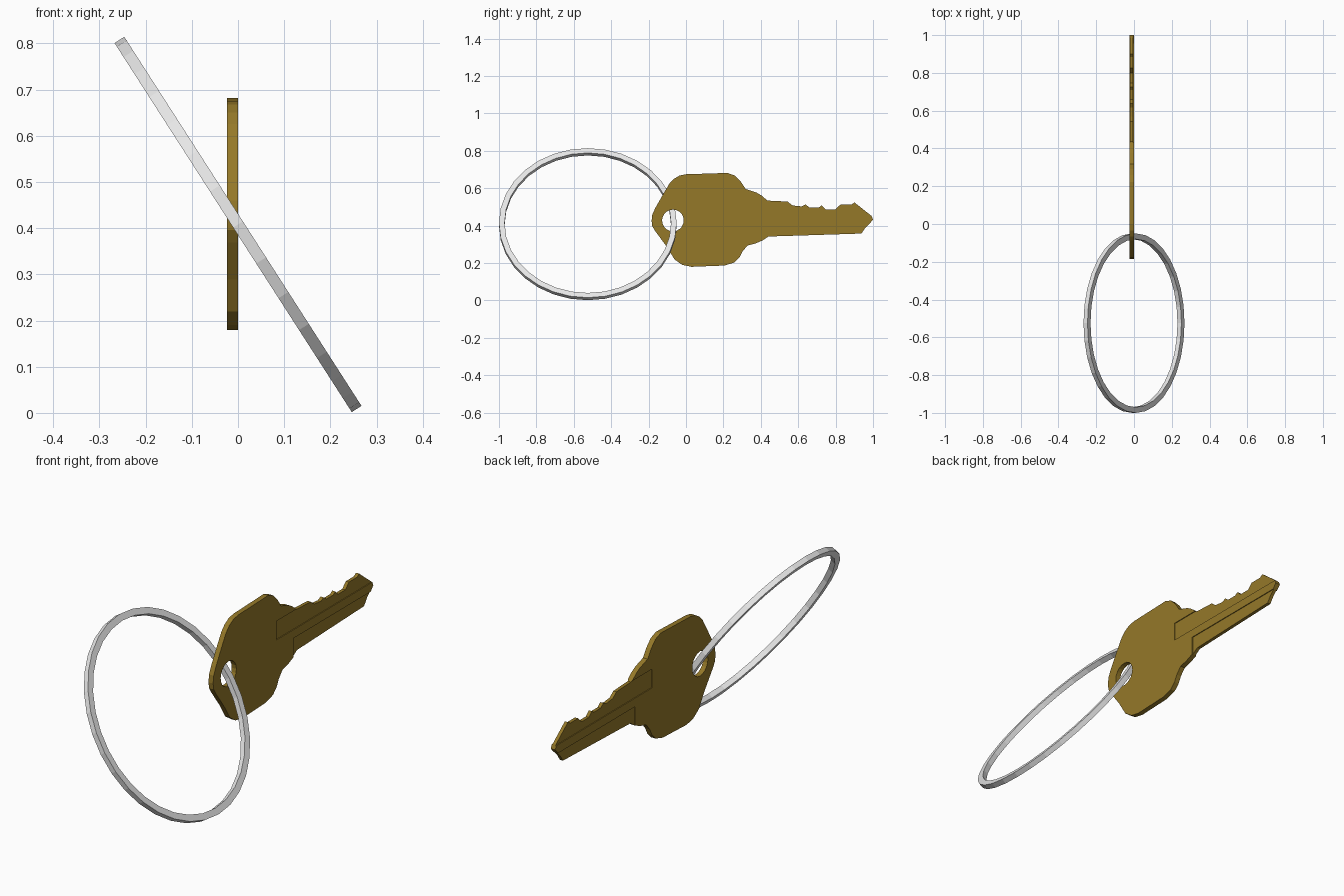
import bpy, bmesh, math
from mathutils import Matrix, Vector

if "Cube" in bpy.data.objects:
    bpy.data.objects.remove(bpy.data.objects["Cube"])


def material(name, rgb):
    m = bpy.data.materials.new(name)
    m.diffuse_color = (*rgb, 1)
    m.use_nodes = True
    m.node_tree.nodes["Principled BSDF"].inputs["Base Color"].default_value = m.diffuse_color
    return m


def add_object(name, bm, mat=None):
    bmesh.ops.recalc_face_normals(bm, faces=bm.faces)
    me = bpy.data.meshes.new(name)
    bm.to_mesh(me)
    bm.free()
    ob = bpy.data.objects.new(name, me)
    bpy.context.collection.objects.link(ob)
    if mat:
        me.materials.append(mat)
    return ob


def prism(name, points, x0, x1, mat=None):
    """Extrude a (y, z) outline from x0 to x1."""
    bm = bmesh.new()
    face = bm.faces.new([bm.verts.new((x0, y, z)) for y, z in points])
    ext = bmesh.ops.extrude_face_region(bm, geom=[face])
    moved = [v for v in ext["geom"] if isinstance(v, bmesh.types.BMVert)]
    bmesh.ops.translate(bm, verts=moved, vec=(x1 - x0, 0, 0))
    return add_object(name, bm, mat)


def cut(target, cutter):
    mod = target.modifiers.new("cut", "BOOLEAN")
    mod.operation = "DIFFERENCE"
    mod.solver = "EXACT"
    mod.object = cutter
    bpy.context.view_layer.objects.active = target
    bpy.ops.object.modifier_apply(modifier=mod.name)
    bpy.data.objects.remove(cutter)


brass = material("brass", (0.30, 0.19, 0.022))
steel = material("steel", (0.8, 0.8, 0.8))

# Key plate: bow, shoulders, toothed top edge, tip, plain lower edge
outline = [
    (-.184, .425), (-.18, .46), (-.163, .497), (-.12, .572), (-.088, .626),
    (-.065, .65), (-.035, .668), (0, .675), (.222, .682), (.26, .668),
    (.292, .636), (.318, .597), (.377, .577), (.404, .561), (.436, .534),
    (.543, .529), (.57, .508), (.618, .503), (.639, .513), (.66, .497),
    (.709, .497), (.725, .508), (.746, .487), (.799, .487), (.826, .513),
    (.885, .513), (.901, .524), (.992, .452), (1.0, .433), (.987, .417),
    (.96, .39), (.938, .358), (.441, .342), (.409, .321), (.372, .305),
    (.329, .294), (.302, .262), (.286, .23), (.259, .203), (.206, .187),
    (.03, .18), (-.019, .19), (-.061, .219), (-.104, .289), (-.163, .369),
    (-.18, .396)]
X0, X1, DEPTH = -.024, 0.0, .004
key = prism("key", outline, X0, X1, brass)

# Hole for the ring
hole = [(-.07 + .058 * math.cos(a), .428 + .058 * math.sin(a))
        for a in (math.tau * i / 20 for i in range(20))]
cut(key, prism("hole_cutter", hole, X0 - .1, X1 + .1))

# Milled recesses above and below the blade's ridge, on both faces
for y, z0, z1 in ((.285, .45, .538), (.41, .31, .41)):
    rect = [(y, z0), (1.1, z0), (1.1, z1), (y, z1)]
    cut(key, prism("groove_cutter", rect, X1 - DEPTH, X1 + .05))
    cut(key, prism("groove_cutter", rect, X0 - .05, X0 + DEPTH))

# Split ring: flat-sided band, tilted about the y axis
bm = bmesh.new()
SEG, R_OUT, R_IN, HALF = 32, .475, .445, .0125
section = [(R_OUT, -HALF), (R_OUT, HALF), (R_IN, HALF), (R_IN, -HALF)]
loops = []
for i in range(SEG):
    a = math.tau * i / SEG
    loops.append([bm.verts.new((r * math.cos(a), r * math.sin(a), h))
                  for r, h in section])
for i in range(SEG):
    p, q = loops[i], loops[(i + 1) % SEG]
    for k in range(4):
        n = (k + 1) % 4
        bm.faces.new((p[k], q[k], q[n], p[n]))
tilt = Matrix.Rotation(math.atan2(.84, .54), 4, "Y")
bm.transform(Matrix.Translation(Vector((0, -.525, .408))) @ tilt)
ring = add_object("key_ring", bm, steel)
